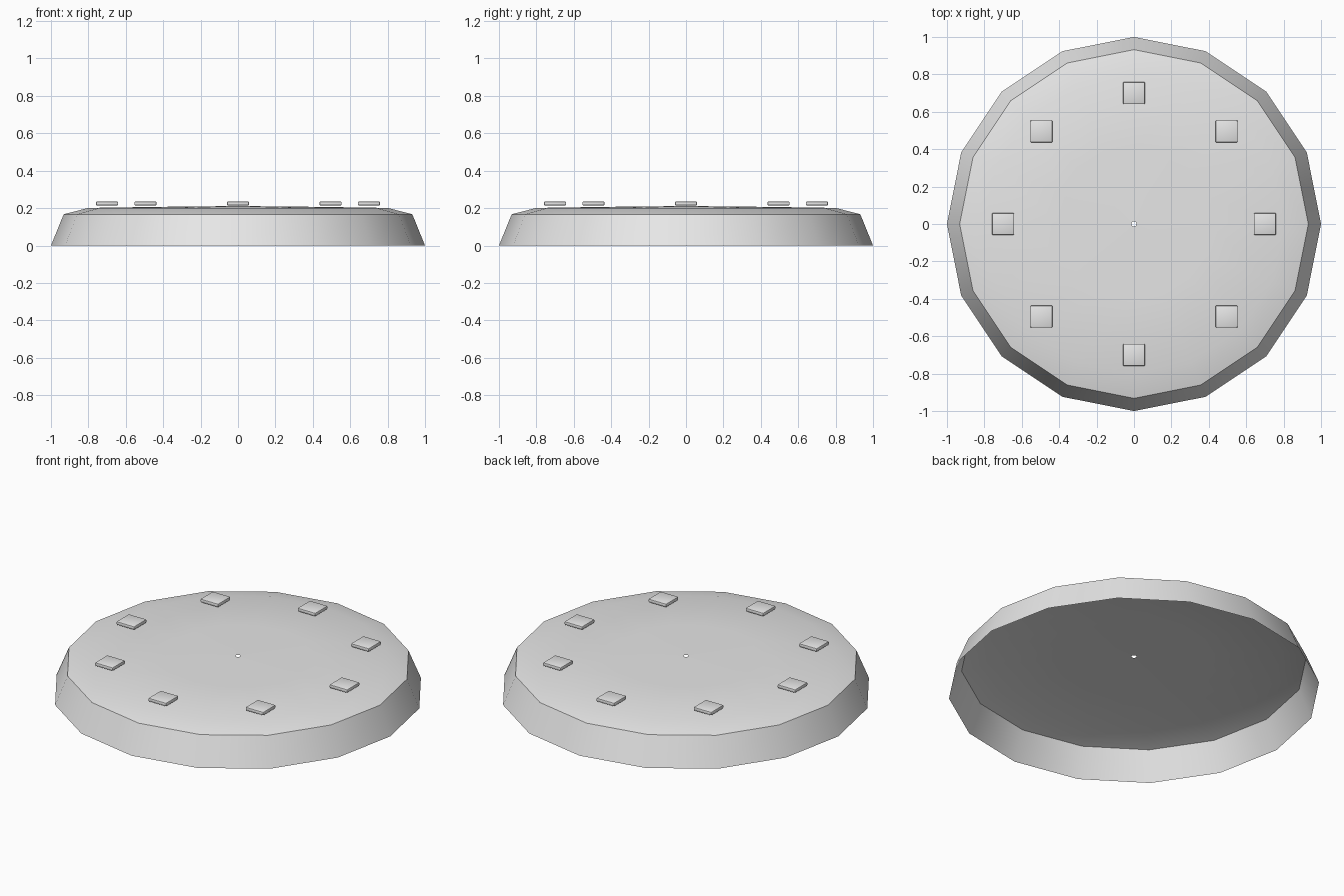
import bpy
import bmesh
from math import cos, sin, pi, radians

cube = bpy.data.objects.get("Cube")
if cube:
    bpy.data.objects.remove(cube, do_unlink=True)

SIDES = 16
STUDS = 8

grey = bpy.data.materials.new("light_grey")
grey.use_nodes = True
colour = (0.8, 0.8, 0.8, 1)
grey.diffuse_color = colour
grey.node_tree.nodes["Principled BSDF"].inputs["Base Color"].default_value = colour


def add_object(name, bm):
    mesh = bpy.data.meshes.new(name)
    bm.to_mesh(mesh)
    bm.free()
    mesh.materials.append(grey)
    obj = bpy.data.objects.new(name, mesh)
    bpy.context.collection.objects.link(obj)
    bpy.ops.object.select_all(action="DESELECT")
    obj.select_set(True)
    bpy.context.view_layer.objects.active = obj
    bpy.ops.object.shade_smooth_by_angle(angle=radians(35))
    return obj


# Shell: sloped wall and slightly domed top, open below, pinhole in the middle
profile = [(1, 0), (0.932, 0.167), (0.8, 0.201), (0.4, 0.207), (0.014, 0.211)]
bm = bmesh.new()
rings = []
for radius, z in profile:
    angles = [2 * pi * i / SIDES for i in range(SIDES)]
    rings.append([bm.verts.new((radius * cos(a), radius * sin(a), z)) for a in angles])
for low, high in zip(rings, rings[1:]):
    for i in range(SIDES):
        j = (i + 1) % SIDES
        bm.faces.new((low[i], low[j], high[j], high[i]))
add_object("dish_shell", bm)

# Studs: small square pads with softened edges, all aligned to the axes
for i in range(STUDS):
    a = 2 * pi * i / STUDS
    bm = bmesh.new()
    bmesh.ops.create_cube(bm, size=1)
    bmesh.ops.scale(bm, vec=(0.118, 0.118, 0.021), verts=bm.verts)
    bmesh.ops.bevel(bm, geom=bm.edges[:], offset=0.006, segments=2,
                    profile=0.5, affect="EDGES")
    stud = add_object(f"stud_{i + 1}", bm)
    stud.location = (0.7 * cos(a), 0.7 * sin(a), 0.2245)
